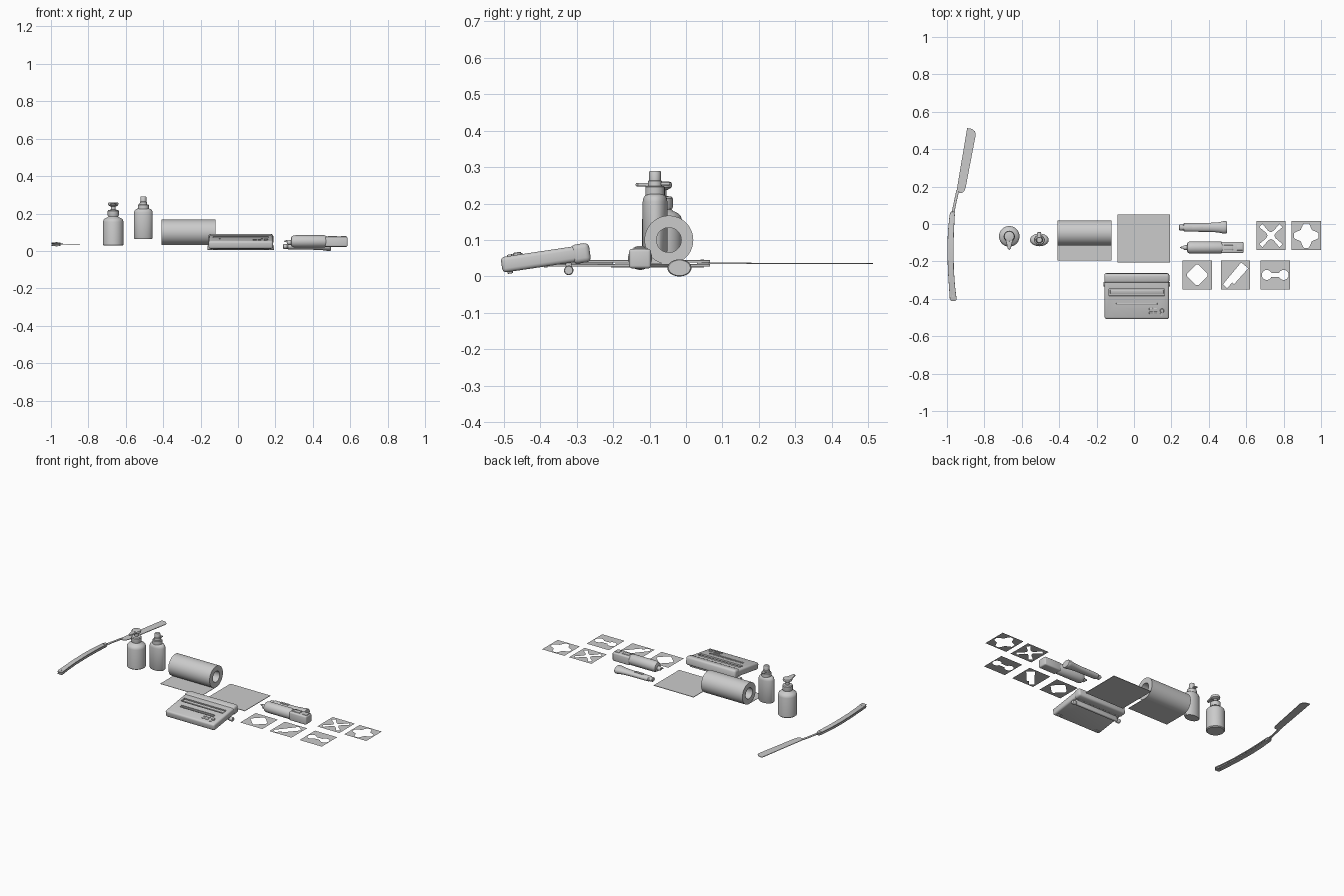
import bpy, bmesh, math
from mathutils import Matrix, Vector

if "Cube" in bpy.data.objects:
    bpy.data.objects.remove(bpy.data.objects["Cube"])


def finish(name, bm, M=Matrix(), angle=35):
    bmesh.ops.recalc_face_normals(bm, faces=bm.faces)
    me = bpy.data.meshes.new(name)
    bm.transform(M)
    bm.to_mesh(me)
    bm.free()
    ob = bpy.data.objects.new(name, me)
    bpy.context.collection.objects.link(ob)
    bpy.ops.object.select_all(action='DESELECT')
    ob.select_set(True)
    bpy.context.view_layer.objects.active = ob
    bpy.ops.object.shade_smooth_by_angle(angle=math.radians(angle))
    return ob


def box(name, size, loc, bevel=0.0, M=Matrix(), seg=3):
    bm = bmesh.new()
    bmesh.ops.create_cube(bm, size=1)
    bmesh.ops.scale(bm, vec=size, verts=bm.verts)
    if bevel:
        bmesh.ops.bevel(bm, geom=bm.edges[:], offset=bevel, segments=seg, profile=0.5, affect='EDGES')
    return finish(name, bm, M @ Matrix.Translation(loc))


def lathe(name, profile, loc, axis='Z', sx=1, sy=1, n=40, M=Matrix(), closed=False):
    """Revolve (radius, height) points; open profiles get end caps."""
    bm = bmesh.new()
    rings = [[bm.verts.new((r * sx * math.cos(2 * math.pi * i / n), r * sy * math.sin(2 * math.pi * i / n), h))
              for i in range(n)] for r, h in profile]
    pairs = list(zip(rings, rings[1:])) + ([(rings[-1], rings[0])] if closed else [])
    for a, b in pairs:
        for i in range(n):
            j = (i + 1) % n
            bm.faces.new((a[i], a[j], b[j], b[i]))
    if not closed:
        bm.faces.new(rings[0])
        bm.faces.new(rings[-1])
    R = Matrix.Rotation(math.pi / 2, 4, 'Y') if axis == 'X' else Matrix()
    return finish(name, bm, M @ Matrix.Translation(loc) @ R)


def prism(name, pts, z0, z1, bevel=0.0):
    bm = bmesh.new()
    f = bm.faces.new([bm.verts.new((x, y, z0)) for x, y in pts])
    g = bmesh.ops.extrude_face_region(bm, geom=[f])
    bmesh.ops.translate(bm, vec=(0, 0, z1 - z0), verts=[v for v in g['geom'] if isinstance(v, bmesh.types.BMVert)])
    if bevel:
        edges = [e for e in bm.edges if abs(e.verts[0].co.z - e.verts[1].co.z) < 1e-6]
        bmesh.ops.bevel(bm, geom=edges, offset=bevel, segments=2, profile=0.5, affect='EDGES')
    return finish(name, bm)


def cut(ob, cutter):
    m = ob.modifiers.new('cut', 'BOOLEAN')
    m.object, m.operation = cutter, 'DIFFERENCE'
    bpy.context.view_layer.objects.active = ob
    bpy.ops.object.modifier_apply(modifier='cut')
    bpy.data.objects.remove(cutter)


def card(name, cx, cy, hole, s=0.078):
    """Thin square sheet with a cut-out."""
    cu = bpy.data.curves.new(name, 'CURVE')
    cu.dimensions, cu.fill_mode, = '2D', 'BOTH'
    for pts in ([(-s, -s), (s, -s), (s, s), (-s, s)], hole):
        sp = cu.splines.new('POLY')
        sp.points.add(len(pts) - 1)
        for p, (x, y) in zip(sp.points, pts):
            p.co = (x, y, 0, 1)
        sp.use_cyclic_u = True
    tmp = bpy.data.objects.new(name + '_curve', cu)
    bpy.context.collection.objects.link(tmp)
    me = bpy.data.meshes.new_from_object(tmp.evaluated_get(bpy.context.evaluated_depsgraph_get()))
    bpy.data.objects.remove(tmp)
    me.name = name
    me.transform(Matrix.Translation((cx, cy, 0.027)))
    if me.polygons and me.polygons[0].normal.z < 0:
        me.flip_normals()
    bpy.context.collection.objects.link(bpy.data.objects.new(name, me))


def quad(pts):
    out, p = [], pts
    for _ in range(4):
        out += p
        p = [(-y, x) for x, y in p]
    return out


# Stencil cards
card('card_diamond', 0.338, -0.272, quad([(0.055, -0.006), (0.055, 0.006)]))
card('card_cleaver', 0.543, -0.272, [(-0.067, -0.05), (-0.045, -0.072), (-0.018, -0.04), (-0.008, -0.05),
                                     (0.068, 0.035), (0.03, 0.067)])
arc = [math.radians(-157 + 314 * i / 16) for i in range(17)]
half = [(0.045 + 0.027 * math.cos(a), 0.027 * math.sin(a)) for a in arc]
card('card_bone', 0.755, -0.272, half + [(-x, -y) for x, y in half])
card('card_cross', 0.732, -0.062, quad([(0.018, 0), (0.026, 0.015), (0.062, 0.045), (0.045, 0.062), (0.015, 0.026)]))
card('card_star', 0.921, -0.062, quad([(0.058, -0.018), (0.066, -0.012), (0.066, 0.012), (0.058, 0.018), (0.03, 0.03)]))

# Flat paper sheet
box('paper_sheet', (0.28, 0.255, 0.003), (0.052, -0.078, 0.026))

# Paper roll with unrolled end
lathe('paper_roll', [(0.034, -0.145), (0.067, -0.145), (0.067, 0.145), (0.034, 0.145)], (-0.265, -0.047, 0.1),
      'X', n=64, closed=True)
box('paper_roll_end', (0.29, 0.148, 0.002), (-0.265, -0.121, 0.034))

# Pump bottle
P = (-0.667, -0.066, 0)
lathe('pump_bottle_body', [(0.050, 0.028), (0.055, 0.033), (0.055, 0.155), (0.052, 0.166), (0.044, 0.174),
                           (0.03, 0.18), (0.026, 0.184), (0.026, 0.19)], P)
lathe('pump_collar', [(0.029, 0.187), (0.03, 0.19), (0.03, 0.214), (0.026, 0.219), (0.012, 0.221)], P)
lathe('pump_stem', [(0.012, 0.215), (0.012, 0.245)], P, n=24)
lathe('pump_head', [(0.016, 0.238), (0.026, 0.244), (0.028, 0.252), (0.026, 0.258), (0.02, 0.26)], P)
prism('pump_spout', [(-0.69, -0.07), (-0.675, -0.132), (-0.667, -0.138), (-0.659, -0.132), (-0.644, -0.07)],
      0.247, 0.257, 0.003)

# Oval squeeze bottle
S = (-0.506, -0.085, 0)
lathe('oval_bottle_body', [(0.046, 0.064), (0.05, 0.069), (0.05, 0.205), (0.047, 0.216), (0.04, 0.223), (0.032, 0.226)],
      S, sy=0.68)
lathe('oval_bottle_collar', [(0.029, 0.222), (0.029, 0.246), (0.026, 0.249)], S, sy=0.92)
lathe('oval_bottle_nozzle', [(0.02, 0.245), (0.019, 0.262), (0.016, 0.264), (0.016, 0.287), (0.014, 0.29)], S, n=32)
box('oval_bottle_trigger', (0.02, 0.045, 0.008), (-0.506, -0.066, 0.254), 0.003)

# Straight razor: two curved scales, spacer, pins, tang and blade
left = [(-0.986, 0.05), (-0.995, -0.04), (-0.998, -0.13), (-0.995, -0.25), (-0.985, -0.40)]
right = [(-0.948, -0.405), (-0.957, -0.33), (-0.963, -0.25), (-0.965, -0.13), (-0.963, -0.04), (-0.958, 0.05)]
outline = left + [(-0.978, -0.412), (-0.955, -0.412)] + right + [(-0.964, 0.066), (-0.979, 0.066)]
prism('razor_scale_lower', outline, 0.027, 0.034, 0.002)
prism('razor_scale_upper', outline, 0.038, 0.045, 0.002)
prism('razor_spacer', [(-0.993, -0.2), (-0.982, -0.40), (-0.954, -0.40), (-0.976, -0.2)], 0.033, 0.039)
for i, (x, y) in enumerate([(-0.972, 0.045), (-0.969, -0.385)]):
    lathe(f'razor_pin_{i}', [(0.005, 0.025), (0.005, 0.047)], (x, y, 0), n=16)
prism('razor_tang', [(-0.982, 0.03), (-0.962, 0.03), (-0.955, 0.09), (-0.935, 0.18), (-0.95, 0.18), (-0.967, 0.10)],
      0.0335, 0.0385, 0.001)
prism('razor_blade', [(-0.95, 0.168), (-0.92, 0.166), (-0.908, 0.175), (-0.9, 0.195), (-0.846, 0.478),
                      (-0.85, 0.495), (-0.865, 0.508), (-0.892, 0.513)], 0.034, 0.0375)

# Tilted thermal machine
M = Matrix.Translation((0.015, -0.503, 0.01)) @ Matrix.Rotation(math.radians(8.5), 4, 'X')
body = box('machine_body', (0.345, 0.215, 0.043), (0, 0.1075, 0.0215), 0.011, M)
cut(body, box('tray_cutter', (0.295, 0.036, 0.03), (0, 0.145, 0.048), 0, M))
cut(body, box('slot_cutter', (0.235, 0.02, 0.02), (0, 0.082, 0.046), 0, M))
box('machine_tray_bar', (0.285, 0.02, 0.008), (0, 0.148, 0.036), 0.003, M)
box('machine_slot_bar', (0.22, 0.008, 0.008), (0, 0.084, 0.039), 0.002, M)
box('machine_rear_bar', (0.348, 0.05, 0.053), (0, 0.22, 0.021), 0.013, M)
box('machine_rear_foot', (0.31, 0.016, 0.034), (0, 0.182, -0.014), 0.005, M)
for i, s in enumerate((-1, 1)):
    lathe(f'machine_foot_knob_{i}', [(0.011, -0.012), (0.013, -0.009), (0.013, 0.009), (0.011, 0.012)],
          (s * 0.165, 0.18, -0.02), 'X', n=24, M=M)
    box(f'machine_front_foot_{i}', (0.03, 0.015, 0.008), (s * 0.14, 0.02, -0.001), 0.002, M)
lathe('machine_dial', [(0.011, 0.04), (0.011, 0.048), (0.009, 0.05)], (0.135, 0.047, 0), n=24, M=M)
for x, y in [(0.075, 0.055), (0.1, 0.055), (0.075, 0.035), (0.1, 0.035)]:
    box('machine_button', (0.018, 0.012, 0.009), (x, y, 0.042), 0.002, M)
lathe('machine_small_button', [(0.007, 0.04), (0.007, 0.047)], (0.13, 0.025, 0), n=20, M=M)

# Large hand tool: barrel, squared grip, nose and tip
T = (0, -0.126, 0.051)
lathe('large_tool_barrel', [(0.016, 0.283), (0.027, 0.287), (0.032, 0.297), (0.033, 0.31), (0.033, 0.462),
                            (0.029, 0.472)], T, 'X')
box('large_tool_grip', (0.12, 0.06, 0.054), (0.526, -0.126, 0.049), 0.008)
box('large_tool_switch', (0.05, 0.026, 0.008), (0.505, -0.126, 0.076), 0.003)
box('large_tool_end_button', (0.03, 0.03, 0.006), (0.565, -0.126, 0.076), 0.002)
lathe('large_tool_nose', [(0.008, 0.262), (0.012, 0.268), (0.014, 0.29)], (0, -0.126, 0.045), 'X', n=24)
lathe('large_tool_tip', [(0.002, 0.247), (0.005, 0.254), (0.006, 0.265)], (0, -0.126, 0.052), 'X', n=16)

# Small hand tool: flattened barrel that flares at the tail
lathe('small_tool_barrel', [(0.016, 0.262), (0.022, 0.268), (0.023, 0.30), (0.024, 0.40), (0.027, 0.45),
                            (0.033, 0.478), (0.033, 0.492), (0.030, 0.496)], (0, -0.018, 0.0235), 'X', sx=0.71)
lathe('small_tool_nose', [(0.012, 0.24), (0.016, 0.244), (0.016, 0.264)], (0, -0.018, 0.0235), 'X', sx=0.8, n=24)
box('small_tool_slider', (0.06, 0.014, 0.006), (0.34, -0.018, 0.041), 0.002)
